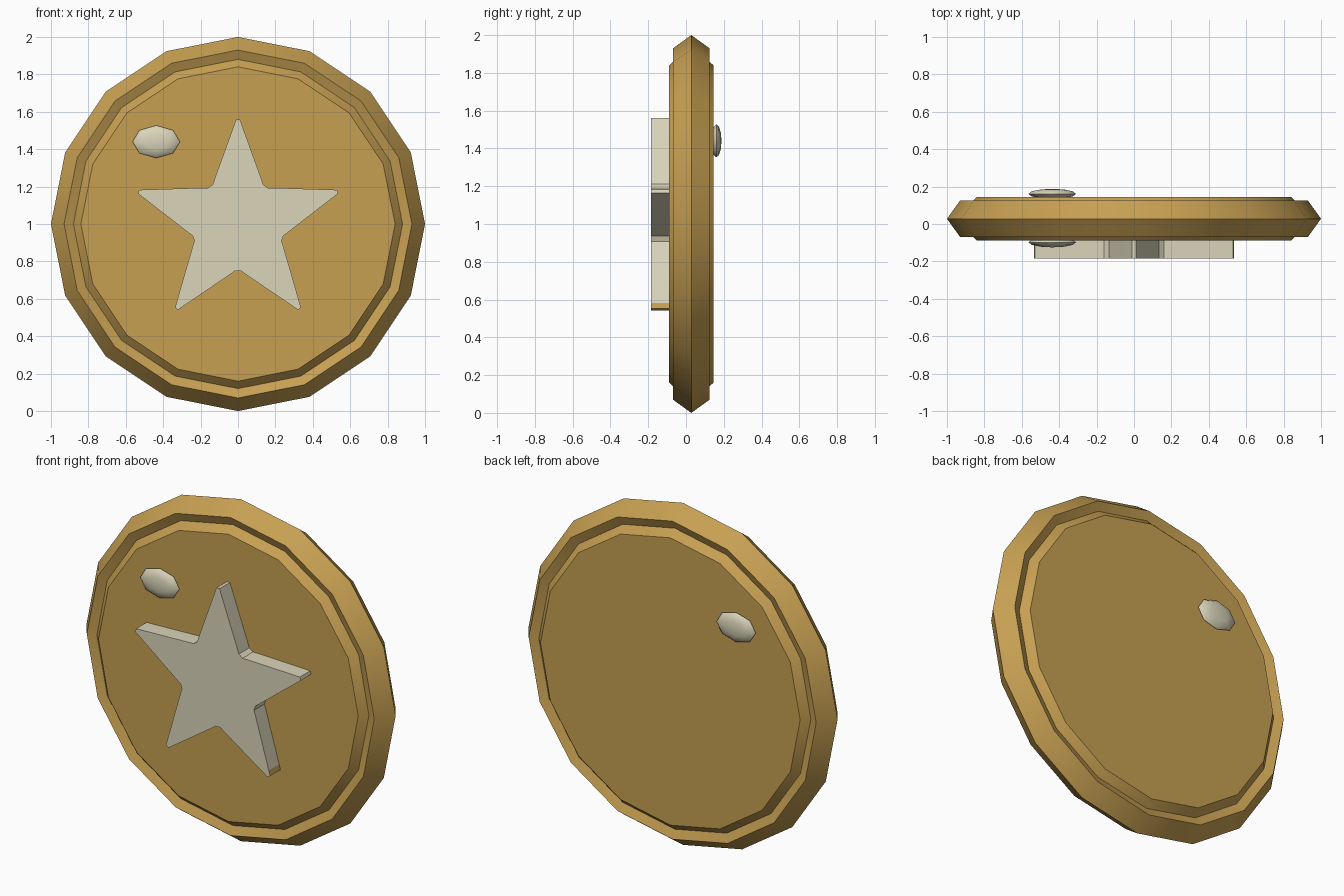
import bpy
import bmesh
from math import sin, cos, pi, radians
from mathutils import Matrix, Vector

if "Cube" in bpy.data.objects:
    bpy.data.objects.remove(bpy.data.objects["Cube"])


def make_material(name, color):
    mat = bpy.data.materials.new(name)
    mat.use_nodes = True
    mat.diffuse_color = color
    mat.node_tree.nodes["Principled BSDF"].inputs["Base Color"].default_value = color
    return mat


gold = make_material("gold", (0.57, 0.35, 0.085, 1))
silver = make_material("pale silver", (0.70, 0.66, 0.49, 1))


def finish(bm, name, materials, angle=30):
    bmesh.ops.recalc_face_normals(bm, faces=bm.faces)
    mesh = bpy.data.meshes.new(name)
    bm.to_mesh(mesh)
    bm.free()
    obj = bpy.data.objects.new(name, mesh)
    bpy.context.collection.objects.link(obj)
    for mat in materials:
        mesh.materials.append(mat)
    bpy.ops.object.select_all(action="DESELECT")
    obj.select_set(True)
    bpy.context.view_layer.objects.active = obj
    bpy.ops.object.shade_smooth_by_angle(angle=radians(angle))
    return obj


def loft(loops):
    """Closed skin through equal-length loops, capped at both ends."""
    bm = bmesh.new()
    rings = [[bm.verts.new(p) for p in loop] for loop in loops]
    n = len(rings[0])
    for a, b in zip(rings, rings[1:]):
        for i in range(n):
            j = (i + 1) % n
            bm.faces.new((a[i], a[j], b[j], b[i]))
    bm.faces.new(rings[0])
    bm.faces.new(rings[-1])
    return bm


# Coin disc: raised face, groove, rim and pointed edge, same on both sides
MID = 0.028
half = [(0.84, 0.117), (0.88, 0.075), (0.93, 0.097)]
profile = [(r, MID - d) for r, d in half] + [(1.0, MID)]
profile += [(r, MID + d) for r, d in reversed(half)]
SIDES = 16
loops = [[(r * cos(2 * pi * i / SIDES), y, 1 + r * sin(2 * pi * i / SIDES))
          for i in range(SIDES)] for r, y in profile]
finish(loft(loops), "coin_disc", [gold])

# Star: blunt tips and rounded inner corners
outline = []
for k in range(5):
    for turn, pts in ((0, [(0.56, -0.01), (0.56, 0.01)]),
                      (36, [(0.265, -0.035), (0.25, -0.015),
                            (0.25, 0.015), (0.265, 0.035)])):
        a = radians(90 + 72 * k + turn)
        for r, side in pts:
            outline.append((r * cos(a) - side * sin(a), 1 + r * sin(a) + side * cos(a)))
bm = loft([[(x, y, z) for x, z in outline] for y in (-0.185, -0.085)])

# Lower star tips are gold
TIP = 0.582
bmesh.ops.bisect_plane(bm, geom=bm.verts[:] + bm.edges[:] + bm.faces[:],
                       plane_co=Vector((0, 0, TIP)), plane_no=Vector((0, 0, 1)))
for face in bm.faces:
    if max(v.co.z for v in face.verts) < TIP + 0.001:
        face.material_index = 1
finish(bm, "star", [silver, gold])

# Flattened studs, one on each side of the disc
for name, y in (("front_stud", -0.098), ("back_stud", 0.161)):
    bm = bmesh.new()
    bmesh.ops.create_uvsphere(bm, u_segments=8, v_segments=6, radius=1)
    bmesh.ops.transform(bm, verts=bm.verts, matrix=(
        Matrix.Translation((-0.437, y, 1.44))
        @ Matrix.Diagonal((0.127, 0.027, 0.087, 1))
        @ Matrix.Rotation(pi / 2, 4, "X")))
    finish(bm, name, [silver], 50)
